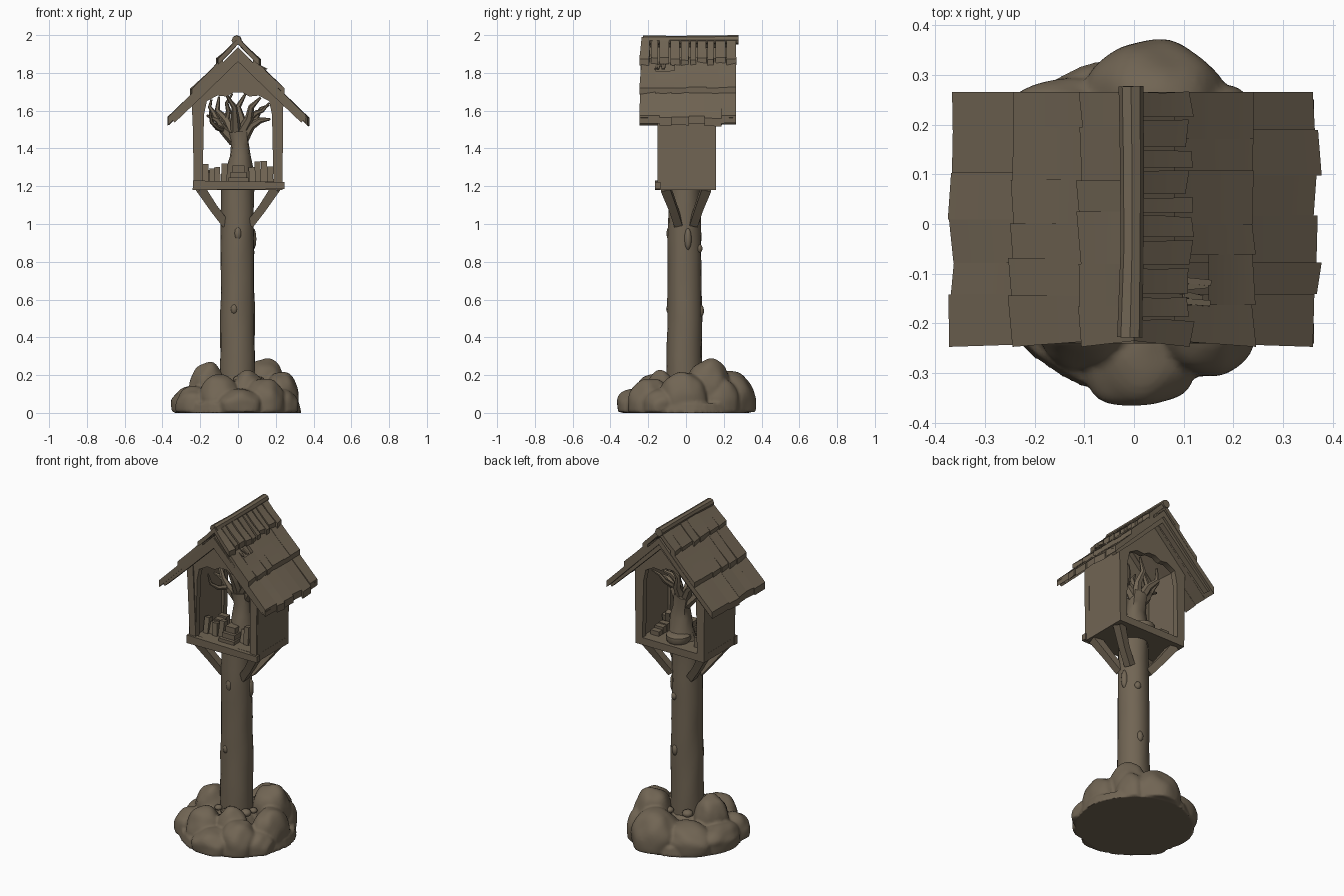
import bpy, bmesh, math, random
from mathutils import Vector, noise

if "Cube" in bpy.data.objects:
    bpy.data.objects.remove(bpy.data.objects["Cube"])

random.seed(4)
R = random.uniform
wood = bpy.data.materials.new("weathered brown")
wood.diffuse_color = (0.165, 0.130, 0.088, 1)
wood.use_nodes = True
wood.node_tree.nodes["Principled BSDF"].inputs["Base Color"].default_value = wood.diffuse_color


def finish(name, bm, angle=35):
    bmesh.ops.recalc_face_normals(bm, faces=bm.faces)
    me = bpy.data.meshes.new(name)
    bm.to_mesh(me)
    bm.free()
    me.materials.append(wood)
    ob = bpy.data.objects.new(name, me)
    bpy.context.collection.objects.link(ob)
    bpy.ops.object.select_all(action='DESELECT')
    ob.select_set(True)
    bpy.context.view_layer.objects.active = ob
    bpy.ops.object.shade_smooth_by_angle(angle=math.radians(angle))
    return ob


def tube(bm, pts, radii, sides=6, rough=0.0, twist=0.0):
    """Sweep a ring along points; radii may be numbers or (a, b) pairs."""
    pts = [Vector(p) for p in pts]
    rings = []
    for i, p in enumerate(pts):
        d = (pts[min(i + 1, len(pts) - 1)] - pts[max(i - 1, 0)]).normalized()
        ref = Vector((0, 1, 0)) if abs(d.y) < 0.9 else Vector((0, 0, 1))
        u = ref.cross(d).normalized()
        v = d.cross(u)
        r = radii[i] if isinstance(radii[i], tuple) else (radii[i], radii[i])
        ring = []
        for k in range(sides):
            a = 2 * math.pi * k / sides + twist
            q = u * math.cos(a) * r[0] + v * math.sin(a) * r[1]
            n = 1 + rough * noise.noise(Vector((q.x * 30, q.y * 30, p.z * 5)))
            ring.append(bm.verts.new(p + q * n))
        rings.append(ring)
    for a, b in zip(rings, rings[1:]):
        for k in range(sides):
            j = (k + 1) % sides
            bm.faces.new((a[k], a[j], b[j], b[k]))
    bm.faces.new(rings[0])
    bm.faces.new(rings[-1])


def beam(bm, a, b, w, h):
    """Square timber between two points."""
    s = math.sqrt(2) / 2
    tube(bm, [a, b], [(w * s, h * s)] * 2, 4, twist=math.pi / 4)


def prism(bm, profile, y0, y1):
    """Extrude an x-z outline along y."""
    f = [bm.verts.new((x, y0, z)) for x, z in profile]
    b = [bm.verts.new((x, y1, z)) for x, z in profile]
    bm.faces.new(f)
    bm.faces.new(b)
    for i in range(len(f)):
        j = (i + 1) % len(f)
        bm.faces.new((f[i], f[j], b[j], b[i]))


def box(bm, x0, x1, y0, y1, z0, z1):
    prism(bm, [(x0, z0), (x1, z0), (x1, z1), (x0, z1)], y0, y1)


# rocky base: flattened boulders fused together
# x, y, x radius, y radius, top height, centre height
boulders = [(.14, .12, .11, .115, .29, .12), (-.16, -.02, .10, .10, .27, .12),
            (.23, -.01, .095, .13, .22, .08), (.16, .18, .10, .10, .20, .06),
            (.04, .23, .15, .14, .22, .06), (-.13, .17, .16, .12, .16, .06),
            (-.25, .04, .10, .15, .14, .06), (-.22, -.12, .11, .11, .14, .05),
            (-.10, -.18, .11, .11, .20, .06), (.01, -.25, .13, .12, .13, .05),
            (.05, -.13, .10, .09, .22, .08), (.14, -.19, .11, .12, .18, .05),
            (.22, -.13, .10, .10, .13, .04), (0, 0, .14, .14, .18, .05)]
bm = bmesh.new()
for x, y, rx, ry, top, cz in boulders:
    vs = bmesh.ops.create_icosphere(bm, subdivisions=4, radius=1)['verts']
    for v in vs:
        k = 1 + 0.10 * noise.noise(v.co * 1.6 + Vector((x * 40, y * 40, 0)))
        zz = (top - cz) * v.co.z * k if v.co.z > 0 else .2 * v.co.z
        v.co = Vector((x + rx * v.co.x * k, y + ry * v.co.y * k, max(0.004, cz + zz)))
slab = bmesh.ops.create_cone(bm, cap_ends=True, segments=40, radius1=.335, radius2=.325, depth=.05)['verts']
for v in slab:
    v.co.z += .025
    v.co.xy *= 1 + .04 * noise.noise(Vector((v.co.x * 6, v.co.y * 6, 0)))
rocks = finish("rock_base", bm)
rm = rocks.modifiers.new("fuse", 'REMESH')
rm.mode = 'VOXEL'
rm.voxel_size = 0.009
rm.use_smooth_shade = True

# pebbles around the post foot
bm = bmesh.new()
for i in range(9):
    a = i * 2 * math.pi / 9 + R(-.2, .2)
    vs = bmesh.ops.create_icosphere(bm, subdivisions=2, radius=R(.022, .035))['verts']
    for v in vs:
        v.co = Vector((v.co.x + .115 * math.cos(a), v.co.y + .115 * math.sin(a), v.co.z * .7 + .175))
finish("foot_pebbles", bm)

# trunk post with knots
bm = bmesh.new()
zs = [.1 + 1.09 * i / 16 for i in range(17)]
tube(bm, [(-.002, -.008, z) for z in zs], [.095 - .009 * (z - .1) for z in zs], 16, rough=.08)
finish("post", bm, 40)
bm = bmesh.new()
for x, y, z, h in [(.078, .01, .92, .06), (-.076, -.01, .53, .03), (-.02, -.085, .55, .03),
                   (.0, -.084, .95, .04), (.02, .076, .54, .035), (.03, .068, .87, .025)]:
    for v in bmesh.ops.create_icosphere(bm, subdivisions=2, radius=1)['verts']:
        v.co = Vector((x + v.co.x * .02, y + v.co.y * .02, z + v.co.z * h))
finish("post_knots", bm)

# diagonal brackets under the floor
bm = bmesh.new()
for sx in (-1, 1):
    for sy in (-1, 1):
        tube(bm, [(sx * .065, sy * .04, 1.0), (sx * .13, sy * .068, 1.085), (sx * .20, sy * .108, 1.19)],
             [.031, .031, .036], 4, twist=math.pi / 4)
finish("brackets", bm)

# floor and front sill
bm = bmesh.new()
box(bm, -.235, .235, -.14, .16, 1.18, 1.225)
finish("floor", bm)
bm = bmesh.new()
prism(bm, [(-.24, 1.18), (.245, 1.185), (.245, 1.222), (-.238, 1.23)], -.165, -.135)
finish("front_sill", bm)

# side walls
bm = bmesh.new()
for s in (-1, 1):
    prism(bm, [(s * .2, 1.2), (s * .234, 1.2), (s * .238, 1.665), (s * .205, 1.69)], -.13, .155)
finish("side_walls", bm)

# arched gable frames, front and back
half = [(.188, 1.2), (.18, 1.58), (.165, 1.65), (.11, 1.68), (.06, 1.675), (.025, 1.695)]
outer = [(.235, 1.2), (.24, 1.66), (0, 1.90), (-.24, 1.66), (-.235, 1.2)]
outline = outer + [(-x, z) for x, z in half] + half[::-1]
bm = bmesh.new()
prism(bm, outline, -.145, -.11)
prism(bm, outline, .125, .16)
finish("gable_frames", bm)
bm = bmesh.new()
beam(bm, (-.205, -.137, 1.22), (-.225, -.137, 1.66), .042, .03)
beam(bm, (.21, -.137, 1.22), (.215, -.137, 1.66), .045, .03)
finish("front_posts", bm)

# roof courses: each is a row of uneven planks
def course(name, side, x0, x1, lift, thick, n, ragged, gap=0.0, broken=None):
    bm = bmesh.new()
    ya, yb = -.235, .265
    cuts = [ya] + [ya + (yb - ya) * (i + R(-.2, .2)) / n for i in range(1, n)] + [yb]
    for i in range(n):
        y0, y1 = cuts[i], cuts[i + 1] - (gap if i < n - 1 else 0)
        flare = -.012 if i == 0 else 0
        end, up = x1 + R(-ragged, ragged * .4), R(-.002, .002)
        start = x0 + .07 if i == broken else x0
        mid = (start + end) / 2
        rows = []
        for x, sag, t in ((start, 0, 0), (mid, -.004, .5), (end, 0, 1)):
            e = R(-.005, .005) * t
            z = lift - x + up + sag
            yy = (y0 + flare * t, y1 + R(-.3, .3) * gap)
            rows.append([bm.verts.new((side * (x + (e if k else -e)), y, z - d + k * R(-.002, .002)))
                         for k, y in enumerate(yy) for d in (0, thick)])
        for a, b in zip(rows, rows[1:]):
            for p, q in ((0, 1), (1, 3), (3, 2), (2, 0)):
                bm.faces.new((a[p], a[q], b[q], b[p]))
        for r in (rows[0], rows[-1]):
            bm.faces.new((r[0], r[1], r[3], r[2]))
    return finish(name, bm, 25)


for side, tag in ((-1, "left"), (1, "right")):
    course("roof_low_" + tag, side, 0, .37, 1.935, .042, 6, .012)
    course("roof_mid_" + tag, side, .08, .247, 1.962, .03, 6, .008, broken=1 if side > 0 else None)
    if side > 0:
        course("roof_top_right", side, 0, .115, 1.988, .034, 10, .008, gap=.008)
    else:
        course("roof_top_left", side, 0, .112, 1.985, .032, 6, .006)

# splintered plank by the roof hole
bm = bmesh.new()
for i in range(4):
    y = -.155 + i * .014
    beam(bm, (.10, y, 1.845), (.135 + R(0, .03), y + R(-.01, .01), 1.82), .006, .012)
finish("roof_splinters", bm)

# ridge pole and rafters at both gable ends
bm = bmesh.new()
tube(bm, [(-.008, -.228, 1.972), (-.004, -.05, 1.973), (-.004, .12, 1.974), (-.006, .277, 1.975)],
     [.026, .023, .024, .025], 8)
finish("ridge_pole", bm)
bm = bmesh.new()
for y0, y1 in ((-.24, -.2), (.215, .25)):
    for s in (-1, 1):
        prism(bm, [(0, 1.925), (s * .2, 1.722), (s * .362, 1.563), (s * .335, 1.537),
                   (s * .19, 1.675), (0, 1.86)], y0, y1)
finish("rafters", bm)

# bare tree inside the shrine: thick twisted boughs and forked twigs
bm = bmesh.new()
tube(bm, [(.01, .03, 1.22), (.01, .03, 1.28), (.012, .03, 1.36), (.01, .03, 1.42), (0, .03, 1.49)],
     [.082, .07, .056, .048, .052], 10, rough=.3)
boughs = [[(-.02, .03, 1.44), (-.08, .02, 1.50), (-.11, .01, 1.55), (-.165, 0, 1.575)],
          [(-.02, .03, 1.47), (-.06, .05, 1.55), (-.11, .07, 1.60), (-.10, .08, 1.675)],
          [(-.01, .03, 1.46), (-.015, -.01, 1.56), (-.02, -.04, 1.62), (-.06, -.06, 1.68)],
          [(.01, .03, 1.47), (.02, .06, 1.55), (.0, .08, 1.62), (.04, .10, 1.69)],
          [(.02, .03, 1.44), (.07, .02, 1.52), (.12, 0, 1.55), (.17, -.01, 1.555)],
          [(.01, .03, 1.47), (.06, 0, 1.56), (.07, -.02, 1.62), (.12, -.03, 1.67)]]
twigs = [[(-.08, .02, 1.50), (-.11, -.04, 1.51), (-.14, -.07, 1.54), (-.15, -.08, 1.60)],
         [(.07, .02, 1.52), (.10, .07, 1.57), (.12, .09, 1.61), (.165, .10, 1.63)],
         [(.06, 0, 1.56), (.10, .01, 1.59), (.13, .02, 1.60), (.165, .01, 1.64)],
         [(-.06, .05, 1.55), (-.05, .04, 1.60), (-.06, .02, 1.64), (-.03, .02, 1.69)],
         [(-.11, .01, 1.55), (-.13, .02, 1.59), (-.15, .03, 1.62), (-.14, .03, 1.66)]]
for b in boughs:
    tube(bm, b, [.032, .023, .016, .006], 6)
for b in twigs:
    tube(bm, b, [.017, .014, .010, .005], 6)
finish("shrine_tree", bm, 50)

# tree foot: round block behind, steps in front, leaning tablets around
bm = bmesh.new()
tube(bm, [(.0, .075, 1.22), (.0, .075, 1.24), (.0, .075, 1.265), (.0, .075, 1.275)], [.06, .072, .07, .05], 14)
finish("round_block", bm)
bm = bmesh.new()
box(bm, -.05, .055, -.12, -.02, 1.22, 1.245)
box(bm, -.04, .045, -.10, -.02, 1.245, 1.275)
box(bm, -.03, .035, -.08, -.02, 1.275, 1.31)
finish("altar_steps", bm)
bm = bmesh.new()
for s in (-1, 1):
    for i in range(4):
        x, y = s * (.075 + .032 * i), -.05 - .01 * (i % 2)
        beam(bm, (x, y, 1.22), (x + R(-.008, .008), y + R(.01, .03), R(1.29, 1.335)), .032, .035)
    for i in range(3):
        box(bm, s * .12, s * .178, -.02 + i * .04, .015 + i * .04, 1.22, R(1.25, 1.29))
finish("tablets", bm)
